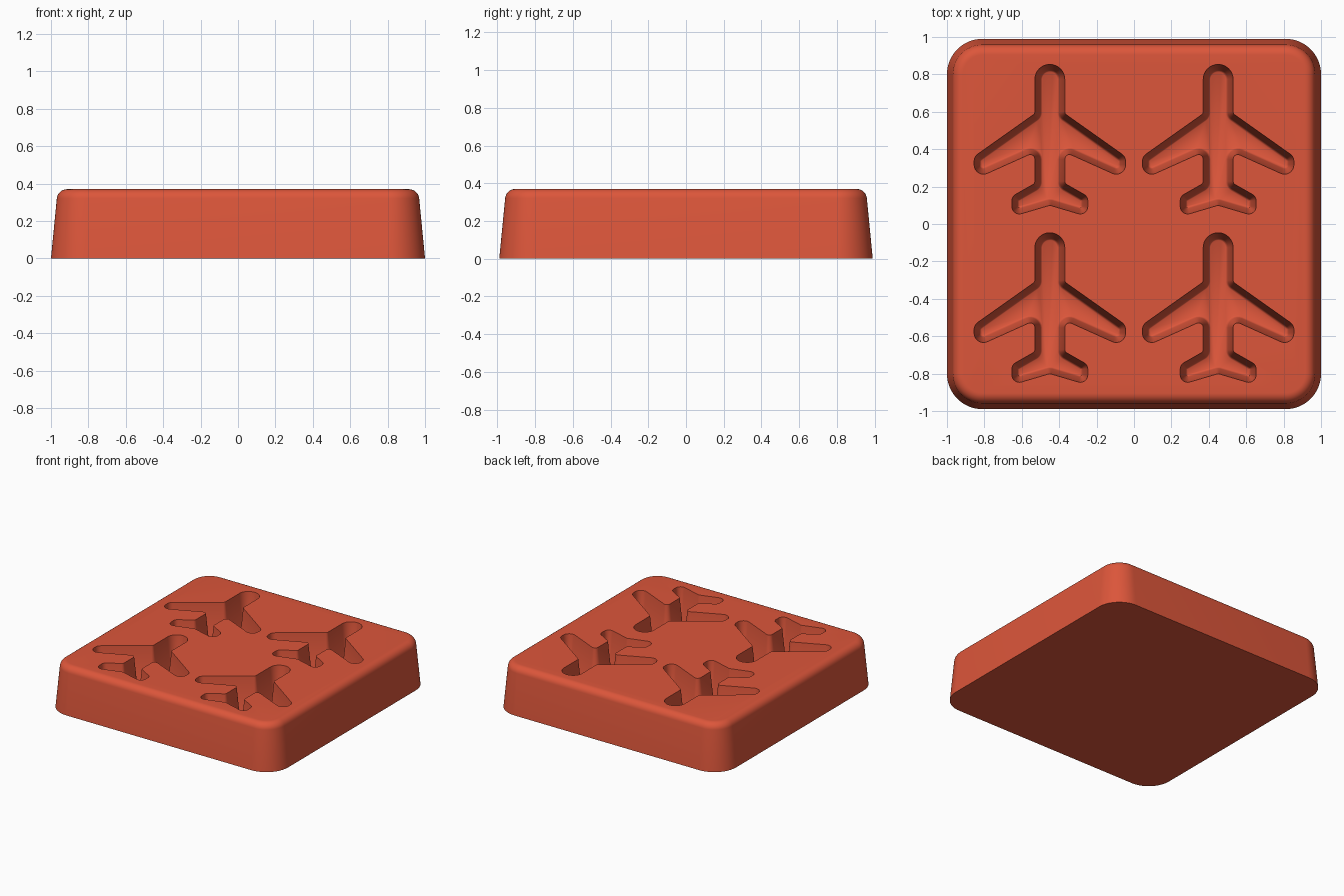
import bpy, bmesh, math
from mathutils import Vector

cube = bpy.data.objects.get("Cube")
if cube:
    bpy.data.objects.remove(cube, do_unlink=True)

HEIGHT = 0.37
FLOOR = 0.07
DRAFT = 0.1  # inward slope of all walls

red = bpy.data.materials.new("brick_red")
red.use_nodes = True
color = (0.72, 0.093, 0.043, 1)
red.diffuse_color = color
red.node_tree.nodes["Principled BSDF"].inputs["Base Color"].default_value = color


def rounded_outline(corners, inset, segments):
    """Inset a counter-clockwise polygon of (x, y, radius) and round its corners."""
    points = []
    count = len(corners)
    for i, (x, y, radius) in enumerate(corners):
        p = Vector((x, y))
        a = (p - Vector(corners[i - 1][:2])).normalized()
        b = (Vector(corners[(i + 1) % count][:2]) - p).normalized()
        turn = math.atan2(a.x * b.y - a.y * b.x, a.dot(b))
        side = 1 if turn > 0 else -1
        r = max(radius - side * inset, 0.004)
        normal_a = Vector((-a.y, a.x))
        miter = (normal_a + Vector((-b.y, b.x))).normalized() / math.cos(turn / 2)
        start = p + miter * inset - a * r * math.tan(abs(turn) / 2)
        center = start + normal_a * side * r
        for k in range(segments + 1):
            angle = turn * k / segments
            c, s = math.cos(angle), math.sin(angle)
            arm = start - center
            points.append(center + Vector((arm.x * c - arm.y * s, arm.x * s + arm.y * c)))
    return points


def loft(bm, corners, levels, segments, offset=(0, 0)):
    """Stack inset outlines given as (z, inset) and cap both ends."""
    rings = []
    for z, inset in levels:
        outline = rounded_outline(corners, inset, segments)
        rings.append([bm.verts.new((p.x + offset[0], p.y + offset[1], z)) for p in outline])
    for low, high in zip(rings, rings[1:]):
        for i in range(len(low)):
            j = (i + 1) % len(low)
            bm.faces.new((low[i], low[j], high[j], high[i]))
    bm.faces.new(rings[0][::-1])
    bm.faces.new(rings[-1])


def make_object(name, bm):
    mesh = bpy.data.meshes.new(name)
    bm.normal_update()
    bm.to_mesh(mesh)
    bm.free()
    obj = bpy.data.objects.new(name, mesh)
    bpy.context.collection.objects.link(obj)
    mesh.materials.append(red)
    return obj


# Tapered block with a rounded top edge
block = [(1, -0.99, 0.19), (1, 0.99, 0.19), (-1, 0.99, 0.19), (-1, -0.99, 0.19)]
fillet = 0.055
levels = [(0, 0)]
for k in range(9):
    angle = math.radians(6 + 84 * k / 8)
    levels.append((HEIGHT - fillet + fillet * math.sin(angle),
                   0.031 + fillet * (1 - math.cos(angle))))
bm = bmesh.new()
loft(bm, block, levels, 16)
mould = make_object("mould_block", bm)

# Airplane outline, right half from tail to nose, then mirrored
half = [(0.203, -0.41, 0.04), (0.203, -0.303, 0.04), (0.08, -0.233, 0.02),
        (0.08, -0.065, 0.025), (0.405, -0.211, 0.05), (0.405, -0.09, 0.05),
        (0.08, 0.14, 0.02), (0.08, 0.403, 0.079)]
airplane = [(0, -0.35, 0.02)] + half + [(-x, y, r) for x, y, r in reversed(half)]

# Four cavities with drafted walls and a softened floor
cavity_levels = [(FLOOR, 0.04), (FLOOR + 0.004, 0.034), (FLOOR + 0.015, 0.0285),
                 (HEIGHT, 0), (HEIGHT + 0.1, -0.1 * DRAFT)]
bm = bmesh.new()
for cx in (-0.45, 0.45):
    for cy in (-0.45, 0.45):
        loft(bm, airplane, cavity_levels, 8, (cx, cy))
cutter = make_object("cavity_cutter", bm)
cutter.hide_render = True

cut = mould.modifiers.new("cavities", 'BOOLEAN')
cut.operation = 'DIFFERENCE'
cut.solver = 'EXACT'
cut.object = cutter

bpy.ops.object.select_all(action='DESELECT')
mould.select_set(True)
bpy.context.view_layer.objects.active = mould
bpy.ops.object.modifier_apply(modifier=cut.name)
bpy.data.objects.remove(cutter, do_unlink=True)
bpy.ops.object.shade_smooth_by_angle(angle=math.radians(35))
